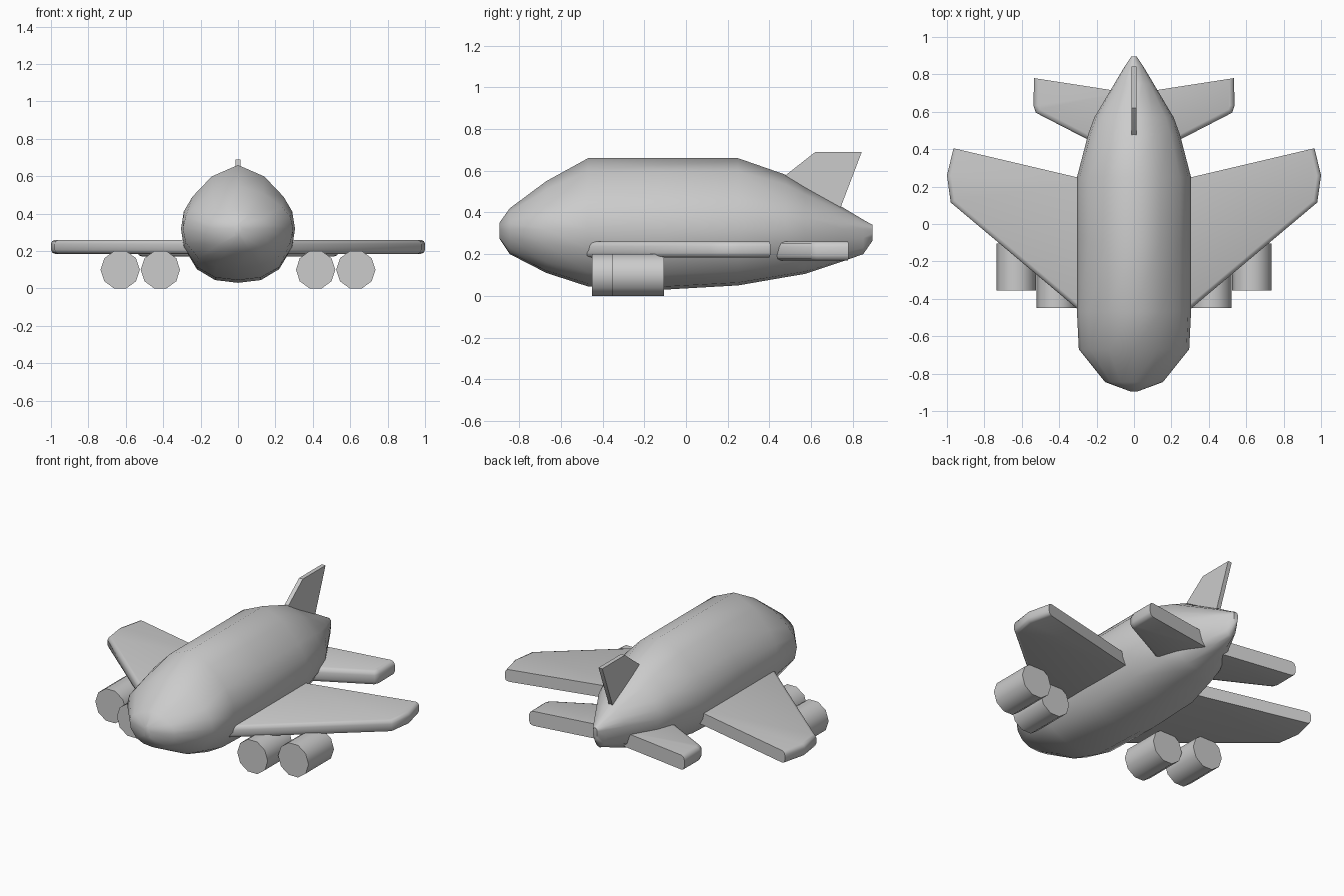
import bpy, bmesh, math
from mathutils import Vector

cube = bpy.data.objects.get("Cube")
if cube:
    bpy.data.objects.remove(cube, do_unlink=True)

grey = bpy.data.materials.new("plain_grey")
grey.use_nodes = True
grey.diffuse_color = (0.6, 0.6, 0.6, 1)
grey.node_tree.nodes["Principled BSDF"].inputs["Base Color"].default_value = (0.6, 0.6, 0.6, 1)


def finish(name, bm, angle):
    bmesh.ops.recalc_face_normals(bm, faces=bm.faces)
    mesh = bpy.data.meshes.new(name)
    bm.to_mesh(mesh)
    bm.free()
    mesh.materials.append(grey)
    obj = bpy.data.objects.new(name, mesh)
    bpy.context.collection.objects.link(obj)
    bpy.ops.object.select_all(action='DESELECT')
    obj.select_set(True)
    bpy.context.view_layer.objects.active = obj
    bpy.ops.object.shade_smooth_by_angle(angle=math.radians(angle))
    return obj


def loft(name, rings, angle):
    bm = bmesh.new()
    loops = [[bm.verts.new(p) for p in ring] for ring in rings]
    for a, b in zip(loops, loops[1:]):
        for i in range(len(a)):
            j = (i + 1) % len(a)
            bm.faces.new((a[i], a[j], b[j], b[i]))
    bm.faces.new(loops[0])
    bm.faces.new(loops[-1])
    return finish(name, bm, angle)


# Fuselage: half section scaled along the body (y, half width, bottom, top)
half = [(0, 1), (.46, .82), (.8, .5), (.95, .27), (1, 0),
        (.95, -.35), (.72, -.75), (.4, -.95), (0, -1)]
section = half + [(-x, t) for x, t in reversed(half[1:-1])]
stations = [(-.895, .02, .275, .35), (-.845, .155, .2, .42), (-.67, .295, .11, .55),
            (-.47, .305, .045, .66), (-.1, .305, .03, .66), (.25, .305, .05, .66),
            (.48, .245, .09, .58), (.57, .212, .105, .525), (.75, .105, .165, .425),
            (.85, .045, .2, .365), (.895, .015, .265, .34)]
mid = .32
rings = [[(w * x, y, mid + t * ((top - mid) if t > 0 else (mid - low))) for x, t in section]
         for y, w, low, top in stations]
loft("fuselage", rings, 50)


def wing(name, outline, sharp, low, high, bevel, side):
    """Plate with rounded edges, except the root and trailing edges."""
    bm = bmesh.new()
    verts = [bm.verts.new((side * x, y, low)) for x, y in outline]
    base = bm.faces.new(verts)
    ext = bmesh.ops.extrude_face_region(bm, geom=[base])
    for v in ext["geom"]:
        if isinstance(v, bmesh.types.BMVert):
            v.co.z = high
    a, b = (Vector((side * x, y, 0)) for x, y in sharp)
    line = (b - a).normalized()

    def rounded(edge):
        p, q = (v.co for v in edge.verts)
        if abs(p.z - q.z) > .001 or abs(p.x - q.x) < .001:
            return False
        flat = Vector((q.x - p.x, q.y - p.y, 0)).normalized()
        return abs(flat.dot(line)) < .999

    edges = [e for e in bm.edges if rounded(e)]
    bmesh.ops.bevel(bm, geom=edges, offset=bevel, segments=2, profile=.5, affect='EDGES')
    return finish(name, bm, 50)


wing_plan = [(.2, -.54), (.98, .115), (1, .26), (.965, .405), (.2, .225)]
tail_plan = [(.05, .35), (.525, .595), (.537, .63), (.535, .78), (.05, .705)]
for side, label in ((1, "left"), (-1, "right")):
    wing(label + "_wing", wing_plan, wing_plan[-2:], .185, .26, .022, side)
    wing(label + "_tailplane", tail_plan, tail_plan[-2:], .17, .26, .025, side)

    # Engines: ten-sided drums with a flat side down
    for place, x, front in (("inner", .415, -.45), ("outer", .63, -.355)):
        ring = [(side * x + .105 * math.cos(k * math.tau / 10),
                 .1 + .105 * math.sin(k * math.tau / 10)) for k in range(10)]
        loft(f"{label}_{place}_engine",
             [[(px, y, pz) for px, pz in ring] for y in (front, front + .25)], 40)

# Tail fin
fin = [(.44, .54), (.48, .58), (.62, .69), (.843, .69), (.74, .42), (.7, .38)]
loft("tail_fin", [[(x, y, z) for y, z in fin] for x in (-.013, .013)], 30)
